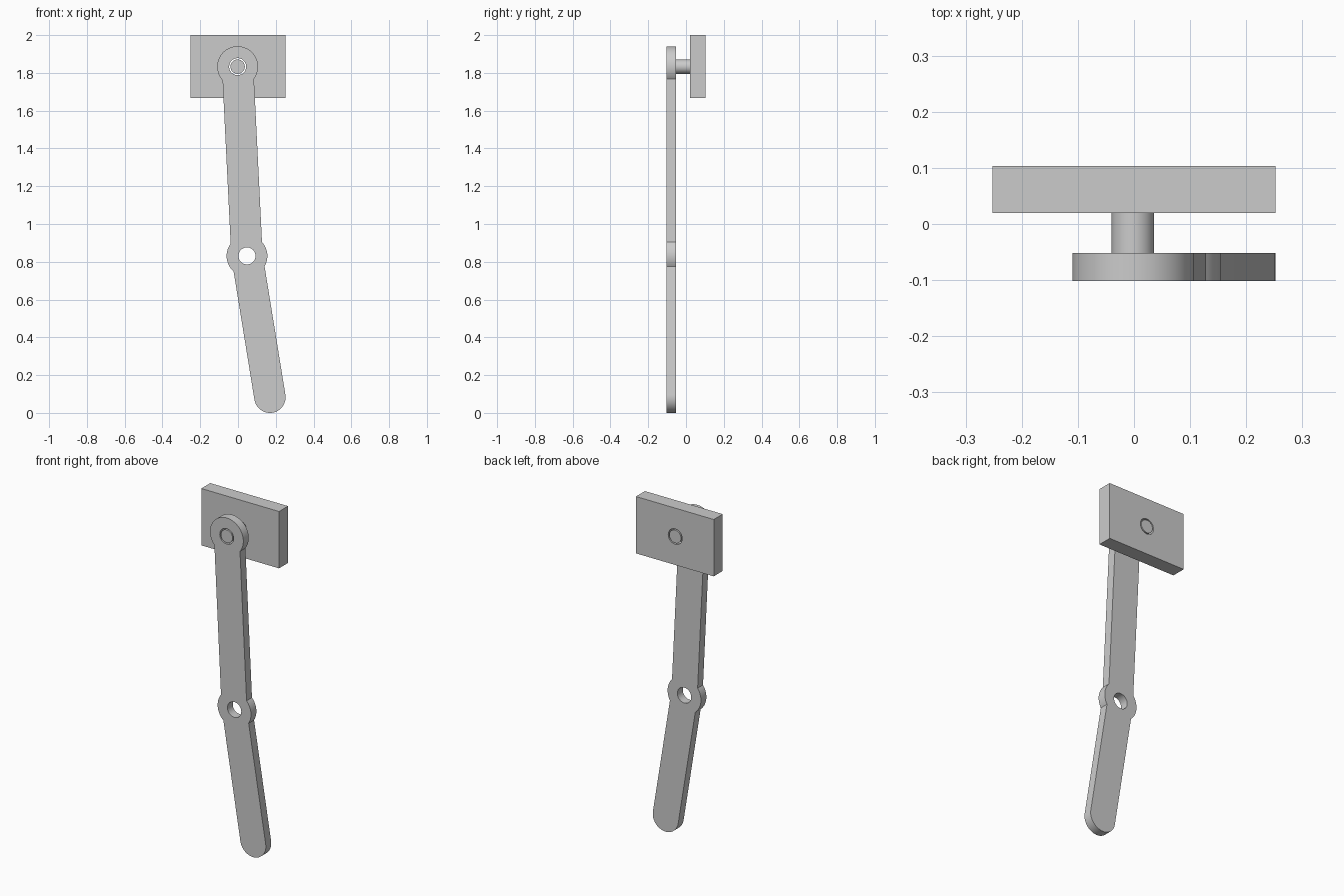
import bpy, bmesh, math

if "Cube" in bpy.data.objects:
    bpy.data.objects.remove(bpy.data.objects["Cube"])

HEAD, JOINT, TIP = (-0.002, 1.833), (0.0475, 0.831), (0.169, 0.083)
R_BOSS, R_ARM, R_HOLE, R_PIN = 0.108, 0.083, 0.045, 0.038


def arc(c, r, a0, a1, n):
    return [(c[0] + r * math.cos(a0 + (a1 - a0) * i / n),
             c[1] + r * math.sin(a0 + (a1 - a0) * i / n)) for i in range(n + 1)]


def circle(c, r, n=48):
    return arc(c, r, 0, 2 * math.pi, n)[:-1]


def angle(a, b):
    return math.atan2(b[1] - a[1], b[0] - a[0])


def plate(name, loops, y0, y1):
    """Extrude x-z outlines (outer loop plus holes) from y0 to y1."""
    cu = bpy.data.curves.new(name, 'CURVE')
    cu.dimensions = '2D'
    cu.fill_mode = 'BOTH'
    cu.extrude = (y1 - y0) / 2
    for pts in loops:
        s = cu.splines.new('POLY')
        s.points.add(len(pts) - 1)
        for p, (x, z) in zip(s.points, pts):
            p.co = (x, z, 0, 1)
        s.use_cyclic_u = True
    ob = bpy.data.objects.new(name, cu)
    bpy.context.collection.objects.link(ob)
    ob.rotation_euler.x = math.pi / 2
    ob.location.y = (y0 + y1) / 2
    bpy.ops.object.select_all(action='DESELECT')
    ob.select_set(True)
    bpy.context.view_layer.objects.active = ob
    bpy.ops.object.convert(target='MESH')
    ob = bpy.context.object
    bm = bmesh.new()
    bm.from_mesh(ob.data)
    bmesh.ops.remove_doubles(bm, verts=bm.verts, dist=1e-5)
    bmesh.ops.recalc_face_normals(bm, faces=bm.faces)
    bm.to_mesh(ob.data)
    bm.free()
    bpy.ops.object.shade_smooth_by_angle(angle=math.radians(30))
    return ob


# Bent lever arm: round head, elbow boss and rounded tip in one outline
k = math.asin(R_ARM / R_BOSS)
down, up, low = angle(HEAD, JOINT), angle(JOINT, HEAD), angle(JOINT, TIP)
full, half = 2 * math.pi, math.pi / 2
outline = (arc(HEAD, R_BOSS, down + k, down + full - k, 48)
           + arc(JOINT, R_BOSS, up + k, low + full - k, 16)
           + arc(TIP, R_ARM, low - half, low + half, 28)
           + arc(JOINT, R_BOSS, low + k, up - k, 16))
plate("lever_arm", [outline, circle(HEAD, R_HOLE), circle(JOINT, R_HOLE)], -0.102, -0.052)

# Mounting block with clearance hole
block = [(-0.252, 1.667), (0.252, 1.667), (0.252, 2.0), (-0.252, 2.0)]
plate("mounting_block", [block, circle(HEAD, R_HOLE)], 0.02, 0.103)

# Pivot pin through both parts
plate("pivot_pin", [circle(HEAD, R_PIN)], -0.102, 0.103)
